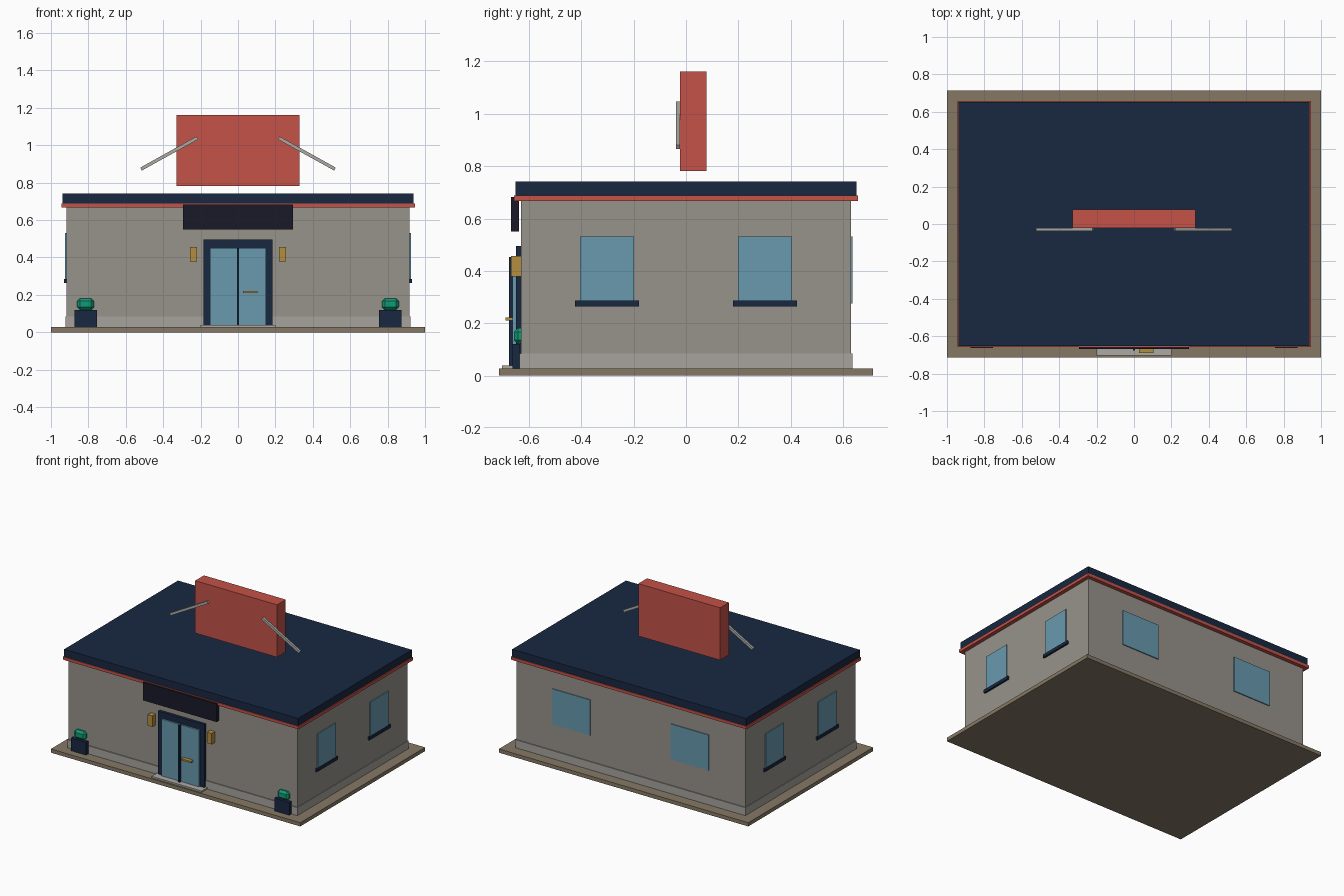
import bpy, bmesh, math
from mathutils import Matrix

if "Cube" in bpy.data.objects:
    bpy.data.objects.remove(bpy.data.objects["Cube"])

COLORS = {
    "navy": (0.009, 0.021, 0.052), "red": (0.55, 0.085, 0.065),
    "glass": (0.14, 0.32, 0.42), "gold": (0.45, 0.27, 0.05),
    "green": (0.005, 0.33, 0.18), "paving": (0.24, 0.19, 0.13),
    "charcoal": (0.010, 0.010, 0.022), "plaster": (0.39, 0.37, 0.34),
    "wall": (0.31, 0.29, 0.26), "steel": (0.42, 0.40, 0.37),
}
MATS = {}
for key, rgb in COLORS.items():
    MATS[key] = bpy.data.materials.new(key)
    MATS[key].diffuse_color = (*rgb, 1)


def box(name, x, y, z, mat, bevel=0, tilt=0):
    """Box from (min, max) ranges, optionally tilted about its own y axis."""
    centre = [(r[0] + r[1]) / 2 for r in (x, y, z)]
    size = [r[1] - r[0] for r in (x, y, z)]
    bm = bmesh.new()
    bmesh.ops.create_cube(bm, size=1, matrix=Matrix.Diagonal((*size, 1)))
    if bevel:
        bmesh.ops.bevel(bm, geom=bm.edges[:], offset=bevel, segments=1, affect='EDGES')
    mesh = bpy.data.meshes.new(name)
    bm.to_mesh(mesh)
    bm.free()
    mesh.materials.append(MATS[mat])
    obj = bpy.data.objects.new(name, mesh)
    obj.location = centre
    obj.rotation_euler.y = tilt
    bpy.context.collection.objects.link(obj)
    return obj


def around(c, half):
    return (c - half, c + half)


# Ground slab, plinth and walls
box("ground_slab", (-1, 1), (-0.715, 0.715), (0, 0.027), "paving")
box("plinth", (-0.922, 0.922), (-0.637, 0.637), (0.027, 0.085), "plaster")
box("main_walls", (-0.917, 0.917), (-0.63, 0.63), (0.085, 0.67), "wall")

# Roof with its trim band
box("roof_trim", (-0.945, 0.945), (-0.657, 0.657), (0.667, 0.688), "red")
box("roof", (-0.938, 0.938), (-0.652, 0.652), (0.688, 0.742), "navy")

# Entrance: frame bars, door leaves, mullion, handle, step
for s, side in ((-1, "left"), (1, "right")):
    box(f"door_jamb_{side}", around(s * 0.168, 0.017), (-0.65, -0.628), (0.03, 0.495), "navy")
    box(f"door_leaf_{side}", around(s * 0.078, 0.073), (-0.663, -0.645), (0.04, 0.45), "glass")
box("door_lintel", (-0.151, 0.151), (-0.65, -0.628), (0.45, 0.495), "navy")
box("door_backing", (-0.151, 0.151), (-0.645, -0.628), (0.03, 0.45), "navy")
box("door_mullion", (-0.006, 0.006), (-0.677, -0.645), (0.035, 0.452), "navy")
box("door_handle", (0.028, 0.105), (-0.69, -0.663), (0.21, 0.222), "gold")
box("entrance_step", (-0.2, 0.2), (-0.703, -0.637), (0.027, 0.038), "steel")

# Blank fascia board above the door
box("fascia_board", (-0.295, 0.295), (-0.668, -0.638), (0.55, 0.682), "charcoal")

# Rooftop panel
box("roof_panel", (-0.328, 0.328), (-0.022, 0.078), (0.782, 1.162), "red")

# Parts mirrored left and right
for s, side in ((-1, "left"), (1, "right")):
    box(f"wall_lamp_{side}", around(s * 0.238, 0.019), (-0.669, -0.625), (0.378, 0.457), "gold")
    box(f"planter_{side}", around(s * 0.815, 0.06), (-0.662, -0.637), (0.027, 0.12), "navy")
    box(f"shrub_{side}", around(s * 0.815, 0.045), (-0.657, -0.61), (0.12, 0.182), "green", 0.015)
    box(f"panel_strut_{side}", around(s * 0.368, 0.172), (-0.038, -0.022),
        around(0.956, 0.009), "steel", tilt=s * math.radians(29))
    box(f"back_window_{side}", around(s * 0.475, 0.152), (0.622, 0.637), (0.275, 0.532), "glass")
    # Two windows with sills on each side wall
    for t, place in ((-1, "front"), (1, "rear")):
        box(f"side_window_{side}_{place}", around(s * 0.917, 0.007), around(t * 0.302, 0.103),
            (0.285, 0.532), "glass")
        box(f"side_sill_{side}_{place}", around(s * 0.919, 0.011), around(t * 0.302, 0.122),
            (0.263, 0.286), "navy")

for m in bpy.data.materials:
    if m.users and not m.is_grease_pencil:
        m.use_nodes = True
        m.node_tree.nodes["Principled BSDF"].inputs["Base Color"].default_value = m.diffuse_color
